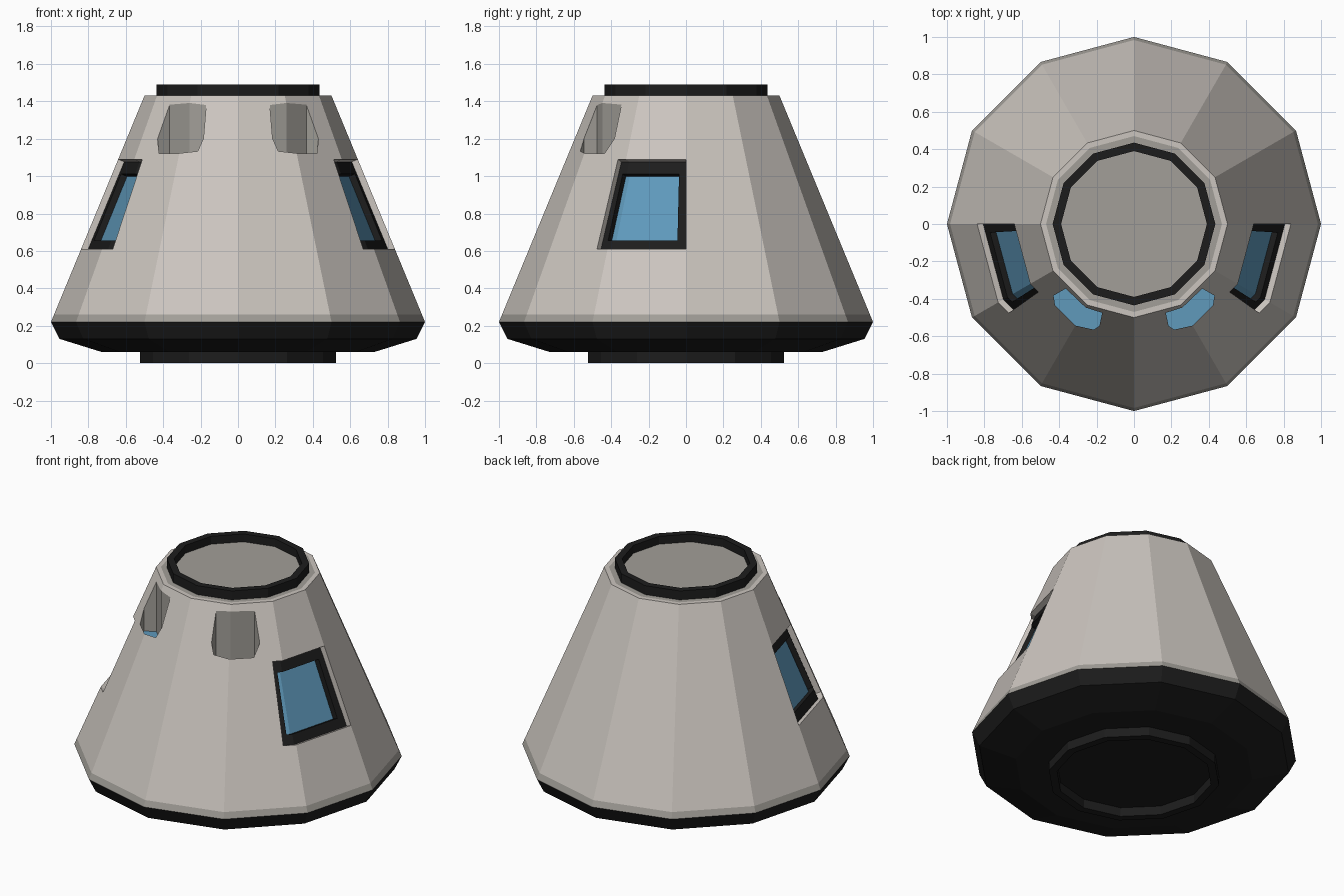
import bpy, bmesh, math
from mathutils import Vector

if "Cube" in bpy.data.objects:
    bpy.data.objects.remove(bpy.data.objects["Cube"])

SIDES = 12


def material(name, rgb):
    m = bpy.data.materials.new(name)
    m.diffuse_color = (*rgb, 1)
    m.use_nodes = True
    m.node_tree.nodes["Principled BSDF"].inputs["Base Color"].default_value = m.diffuse_color
    return m


HULL = material("hull_light_grey", (0.60, 0.56, 0.52))
TRIM = material("trim_grey", (0.36, 0.345, 0.315))
BLACK = material("black", (0.012, 0.012, 0.012))
GLASS = material("window_blue", (0.115, 0.32, 0.50))


def finish(name, bm, mats):
    bmesh.ops.recalc_face_normals(bm, faces=bm.faces)
    me = bpy.data.meshes.new(name)
    bm.to_mesh(me)
    bm.free()
    for m in mats:
        me.materials.append(m)
    ob = bpy.data.objects.new(name, me)
    bpy.context.collection.objects.link(ob)
    return ob


def lathe(name, profile, mats, slots=None, closed=False):
    """Turn an (r, z) profile into a twelve-sided solid; slots give a material per segment."""
    bm = bmesh.new()
    rings = []
    for r, z in profile:
        rings.append([bm.verts.new((r * math.cos(a), r * math.sin(a), z))
                      for a in (math.tau * i / SIDES for i in range(SIDES))])
    pairs = list(zip(rings, rings[1:]))
    if closed:
        pairs.append((rings[-1], rings[0]))
    for k, (lo, hi) in enumerate(pairs):
        for i in range(SIDES):
            j = (i + 1) % SIDES
            f = bm.faces.new((lo[i], lo[j], hi[j], hi[i]))
            f.material_index = slots[k] if slots else 0
    if not closed:
        bm.faces.new(rings[0][::-1])
        bm.faces.new(rings[-1]).material_index = slots[-1] if slots else 0
    return finish(name, bm, mats)


# Slope of the cone wall
R0, Z0, R1, Z1 = 1.0, 0.22, 0.5, 1.43
SLOPE = (R0 - R1) / (Z1 - Z0)
NORMAL = Vector((1, SLOPE)).normalized()


def cone_point(deg, z, depth, side):
    """Point on the faceted wall at an angle toward the front, sunk by depth."""
    r = R0 - (z - Z0) * SLOPE - depth * NORMAL.x
    step = 360 / SIDES
    off = math.radians(deg % step - step / 2)
    r *= math.cos(math.radians(step / 2)) / math.cos(off)
    a = math.radians(deg)
    return Vector((side * r * math.cos(a), -r * math.sin(a), z - depth * NORMAL.y))


def patch(name, degs, z0, z1, d0, d1, side, mat):
    """Solid slab following the wall between two heights and two depths."""
    bm = bmesh.new()
    cols = [[bm.verts.new(cone_point(a, z, d, side))
             for z, d in ((z0, d0), (z1, d0), (z1, d1), (z0, d1))] for a in degs]
    for p, q in zip(cols, cols[1:]):
        for i in range(4):
            j = (i + 1) % 4
            bm.faces.new((p[i], p[j], q[j], q[i]))
    bm.faces.new(cols[0])
    bm.faces.new(cols[-1])
    return finish(name, bm, [mat])


def prism(name, outline, z0, z1, side, mat):
    bm = bmesh.new()
    lo = [bm.verts.new((side * x, y, z0)) for x, y in outline]
    hi = [bm.verts.new((side * x, y, z1)) for x, y in outline]
    bm.faces.new(lo)
    bm.faces.new(hi)
    for i in range(len(lo)):
        j = (i + 1) % len(lo)
        bm.faces.new((lo[i], lo[j], hi[j], hi[i]))
    return finish(name, bm, [mat])


def cut(target, cutter):
    cutter.hide_render = True
    mod = target.modifiers.new("cut", 'BOOLEAN')
    mod.operation = 'DIFFERENCE'
    mod.solver = 'EXACT'
    mod.material_mode = 'TRANSFER'
    mod.object = cutter
    bpy.context.view_layer.objects.active = target
    bpy.ops.object.modifier_apply(modifier=mod.name)
    bpy.data.objects.remove(cutter)


# Cone hull with a grey lower band and a grey inner top ledge
hull = lathe("hull", [(R0, Z0), (R0 - 0.04 * SLOPE, Z0 + 0.04), (R1, Z1), (0.47, Z1), (0.40, Z1)],
             [HULL, TRIM], [1, 0, 0, 1, 1])

# Heat shield and base ring
lathe("heat_shield", [(0.73, 0.06), (0.955, 0.13), (R0, Z0)], [BLACK])
lathe("base_ring", [(0.475, 0.0), (0.525, 0.0), (0.525, 0.07), (0.475, 0.07)], [BLACK], closed=True)

# Top ring and recessed hatch
lathe("top_ring", [(0.39, 1.42), (0.435, 1.42), (0.435, 1.49), (0.39, 1.49)], [BLACK], closed=True)
lathe("hatch", [(0.392, 1.425), (0.392, 1.437)], [TRIM])

# Plan of the upright notch for the forward-looking windows
NOTCH = [(0.17, -0.475), (0.258, -0.447), (0.365, -0.345), (0.43, -0.383), (0.422, -0.436),
         (0.314, -0.543), (0.215, -0.565), (0.185, -0.545)]

for side, label in ((1, "right"), (-1, "left")):
    # Side window: recess, four frame bars and a sunken pane
    cut(hull, patch("window_cutter", (0, 30, 35.4), 0.61, 1.09, -0.03, 0.09, side, HULL))
    bars = {"outer": ((0, 3.4), 0.61, 1.09), "inner": ((32.6, 35.4), 0.61, 1.09),
            "lower": ((3.4, 30, 32.6), 0.61, 0.67), "upper": ((3.4, 30, 32.6), 1.025, 1.09)}
    for part, (degs, z0, z1) in bars.items():
        patch(f"{label}_frame_{part}", degs, z0, z1, 0.035, 0.09, side, BLACK)
    patch(f"{label}_window_pane", (3.4, 30, 32.6), 0.67, 1.025, 0.07, 0.09, side, GLASS)

    # Notch with a glass floor
    cut(hull, prism("notch_cutter", NOTCH, 1.045, 1.41, side, TRIM))
    prism(f"{label}_notch_window", NOTCH, 1.045, 1.05, side, GLASS)
